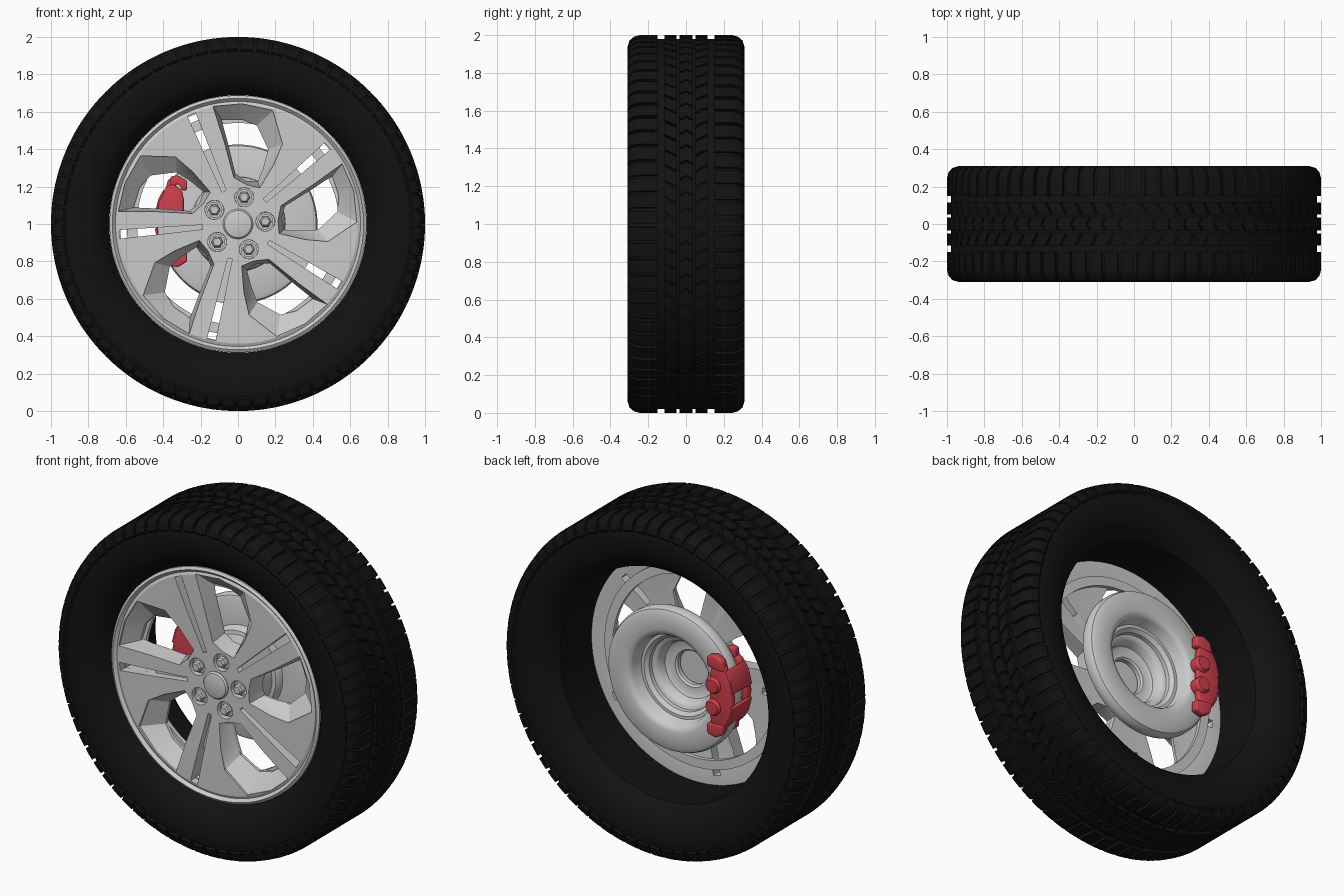
import bpy, bmesh, math
from mathutils import Vector

if "Cube" in bpy.data.objects:
    bpy.data.objects.remove(bpy.data.objects["Cube"])
R = math.radians


def material(name, col):
    m = bpy.data.materials.new(name)
    m.diffuse_color = (*col, 1)
    m.use_nodes = True
    m.node_tree.nodes["Principled BSDF"].inputs["Base Color"].default_value = m.diffuse_color
    return m


BLACK = material("rubber_black", (0.006, 0.006, 0.006))
RED = material("caliper_red", (0.62, 0.05, 0.07))


def pol(r, deg, y):
    """Point at radius/angle around the wheel axis."""
    return Vector((r * math.cos(R(deg)), y, 1 + r * math.sin(R(deg))))


def finish(name, bm, mat=None, bevel=0, angle=30):
    bmesh.ops.remove_doubles(bm, verts=bm.verts, dist=1e-5)
    bmesh.ops.recalc_face_normals(bm, faces=bm.faces)
    me = bpy.data.meshes.new(name)
    bm.to_mesh(me)
    bm.free()
    ob = bpy.data.objects.new(name, me)
    bpy.context.collection.objects.link(ob)
    if mat:
        me.materials.append(mat)
    bpy.ops.object.select_all(action='DESELECT')
    ob.select_set(True)
    bpy.context.view_layer.objects.active = ob
    if bevel:
        b = ob.modifiers.new("bevel", 'BEVEL')
        b.width, b.segments = bevel, 3
        bpy.ops.object.modifier_apply(modifier="bevel")
    bpy.ops.object.shade_smooth_by_angle(angle=R(angle))
    return ob


def loft(bm, rings):
    """Skin a closed solid through rings of equal point count."""
    vs = [[bm.verts.new(p) for p in ring] for ring in rings]
    n = len(vs[0])
    for a, b in zip(vs, vs[1:]):
        for i in range(n):
            bm.faces.new((a[i], a[(i + 1) % n], b[(i + 1) % n], b[i]))
    bm.faces.new(vs[0])
    bm.faces.new(vs[-1][::-1])


def lathe(bm, prof, seg=128, cx=0.0, cz=1.0):
    """Revolve a closed (radius, y) profile around the y axis."""
    rings = []
    for i in range(seg):
        a = 2 * math.pi * i / seg
        rings.append([bm.verts.new((cx + r * math.cos(a), y, cz + r * math.sin(a))) for r, y in prof])
    n = len(prof)
    for i in range(seg):
        a, b = rings[i], rings[(i + 1) % seg]
        for j in range(n):
            k = (j + 1) % n
            if prof[j][0] > 0 or prof[k][0] > 0:
                f = [a[j], a[k], b[k], b[j]]
                bm.faces.new(f)
    bmesh.ops.remove_doubles(bm, verts=bm.verts, dist=1e-6)
    bmesh.ops.dissolve_degenerate(bm, dist=1e-6, edges=bm.edges)


def cut(ob, cutter):
    cutter.hide_render = True
    m = ob.modifiers.new("cut", 'BOOLEAN')
    m.operation, m.object, m.solver = 'DIFFERENCE', cutter, 'EXACT'
    bpy.context.view_layer.objects.active = ob
    bpy.ops.object.modifier_apply(modifier="cut")
    bpy.data.objects.remove(cutter)


# Tyre carcass
half = [(.688, .205), (.705, .228), (.735, .265), (.78, .29), (.85, .306), (.91, .307),
        (.95, .294), (.972, .27), (.979, .24), (.979, .08)]
bm = bmesh.new()
lathe(bm, half + [(r, -y) for r, y in half[::-1]], 144)
finish("tyre", bm, BLACK)

# Tread: shoulder lugs, slanted middle blocks and zigzag centre rib
shoulder = [(1, .15), (1, .245), (.992, .275), (.972, .299), (.935, .311), (.92, .30), (.96, .26), (.97, .15)]


def rib(y0, y1):
    return [(1, y0), (1, y1), (.97, y1), (.97, y0)]


bm = bmesh.new()


def block(prof, a, width, skew=0):
    loft(bm, [[pol(r, a + d + skew * y, y) for r, y in prof] for d in (0, width / 2, width)])


N = 72
for i in range(N):
    a, p = 360 * i / N, 360 / N
    for s in (1, -1):
        block([(r, s * y) for r, y in shoulder], a + (s > 0) * p / 2, p * .8)
        block(rib(s * .05, s * .115), a, p * .84, s * 30)
    block(rib(-.035, 0), a, p * .88, 35)
    block(rib(0, .035), a, p * .88, -35)
finish("tread", bm, BLACK)

# Alloy wheel face: a thick dished plate, later pierced
bm = bmesh.new()
lathe(bm, [(0, -.205), (.2, -.205), (.45, -.212), (.64, -.212), (.655, -.205), (.672, -.222), (.687, -.212),
           (.687, -.09), (.6, -.09), (.5, -.11), (.2, -.10), (0, -.10)])
face = finish("wheel_face", bm)

# Five bent windows with sloping walls (radius, angle)
front = [(.225, -13), (.37, -13), (.49, -11), (.635, 1), (.643, 16), (.643, 30), (.45, 27.5), (.25, 23), (.215, 5)]
back = [(.25, -7), (.34, -6), (.43, -4), (.535, 7), (.56, 16), (.565, 27), (.43, 25), (.27, 21), (.235, 8)]
bm = bmesh.new()
for k in range(5):
    o = 72 * k + 5 - 5
    loft(bm, [[pol(r, a + o, y) for r, a in ring]
              for ring, y in ((front, -.3), (front, -.2), (back, -.125), (back, -.03))])
cut(face, finish("window_cutter", bm))


def bars(name, r0, r1, w0, w1, y0, y1):
    """Five radial bars along the split spokes."""
    bm = bmesh.new()
    for k in range(5):
        a = R(41 + 72 * k)
        u, v = Vector((math.cos(a), 0, math.sin(a))), Vector((-math.sin(a), 0, math.cos(a)))
        pts = [u * r0 - v * w0, u * r1 - v * w1, u * r1 + v * w1, u * r0 + v * w0]
        loft(bm, [[q + Vector((0, y, 1)) for q in pts] for y in (y0, y1)])
    return finish(name, bm)


# Split-spoke grooves, through slots and bolt pockets
cut(face, bars("groove_cutter", .19, .635, .012, .024, -.3, -.165))
cut(face, bars("slot_cutter", .43, .63, .0185, .0235, -.31, -.02))
lugs = [(.147 * math.cos(R(5 + 72 * k)), 1 + .147 * math.sin(R(5 + 72 * k))) for k in range(5)]
bm = bmesh.new()
for x, z in lugs:
    lathe(bm, [(0, -.3), (.053, -.3), (.05, -.17), (0, -.17)], 32, x, z)
cut(face, finish("pocket_cutter", bm))
bpy.ops.object.select_all(action='DESELECT')
face.select_set(True)
bpy.context.view_layer.objects.active = face
bpy.ops.object.shade_smooth_by_angle(angle=R(25))

# Ring behind the spokes
bm = bmesh.new()
lathe(bm, [(.54, -.105), (.595, -.105), (.595, -.08), (.54, -.08)])
finish("rear_ring", bm)

# Wheel bolts: round base with hexagonal head
for i, (x, z) in enumerate(lugs):
    bm = bmesh.new()
    lathe(bm, [(0, -.185), (.042, -.185), (.042, -.16), (0, -.16)], 32, x, z)
    lathe(bm, [(0, -.22), (.022, -.22), (.031, -.212), (.033, -.17), (0, -.17)], 6, x, z)
    finish(f"wheel_bolt_{i + 1}", bm)

# Centre cap
bm = bmesh.new()
lathe(bm, [(0, -.226), (.05, -.224), (.072, -.219), (.08, -.21), (.08, -.18), (0, -.18)], 64)
finish("centre_cap", bm)

# Brake disc with stepped hat
bm = bmesh.new()
lathe(bm, [(.10, -.09), (.19, -.09), (.205, -.075), (.215, .04), (.235, .06), (.40, .06), (.418, .068),
           (.425, .085), (.425, .115), (.415, .138), (.39, .15), (.30, .15), (.275, .143), (.262, .125),
           (.25, .04), (.235, .02), (.195, .015), (.18, 0), (.17, -.045), (.155, -.055), (.11, -.055), (.10, -.065)])
finish("brake_disc", bm, None, 0, 40)

# Brake caliper: front and rear cheeks, bridges, piston bosses, end brackets
cheek = [(-.29, .12), (-.30, .165), (-.345, .20), (-.385, .185), (-.425, .10), (-.442, 0)]
cheek = cheek + [(x, -z) for x, z in cheek[-2::-1]]
CZ = 1.015


def slab(name, pts, y0, y1, bevel=.01):
    bm = bmesh.new()
    loft(bm, [[Vector((x, y, CZ + z)) for x, z in pts] for y in (y0, y1)])
    return finish(name, bm, RED, bevel)


slab("caliper_front", cheek, .005, .05, .012)
slab("caliper_rear", cheek, .158, .195, .012)
for s, n in ((1, "upper"), (-1, "lower")):
    slab(f"caliper_bridge_{n}", [(-.40, s * .165), (-.425, s * .12), (-.446, s * .04), (-.428, s * .035),
                                 (-.42, s * .06), (-.385, s * .16)], .01, .19, .004)
    slab(f"caliper_bracket_{n}", [(-.272, s * .165), (-.272, s * .215), (-.32, s * .245), (-.36, s * .24),
                                  (-.365, s * .19), (-.335, s * .185), (-.325, s * .20), (-.305, s * .185),
                                  (-.305, s * .165)], .01, .058)
    slab(f"caliper_rear_bracket_{n}", [(-.275, s * .17), (-.275, s * .23), (-.33, s * .245), (-.375, s * .22),
                                       (-.39, s * .16), (-.34, s * .16)], .152, .2)
    bm = bmesh.new()
    lathe(bm, [(0, .155), (.048, .155), (.048, .2), (.038, .215), (0, .218)], 32, -.318, CZ + s * .065)
    finish(f"caliper_piston_{n}", bm, RED)
